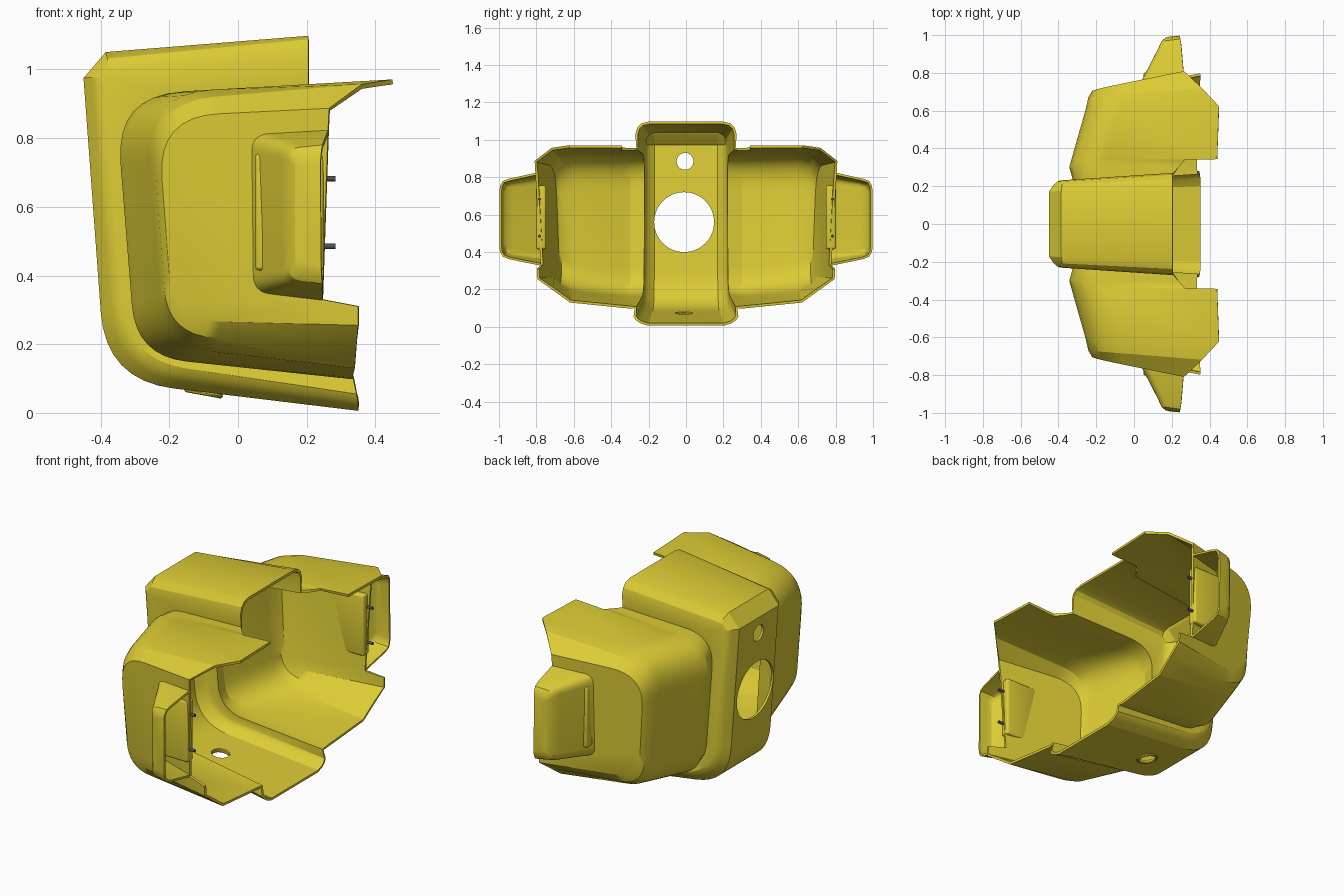
import bpy, bmesh, math
from mathutils import Vector

if "Cube" in bpy.data.objects:
    bpy.data.objects.remove(bpy.data.objects["Cube"])

def material(name, rgb):
    m = bpy.data.materials.new(name)
    m.diffuse_color = (*rgb, 1)
    m.use_nodes = True
    m.node_tree.nodes["Principled BSDF"].inputs["Base Color"].default_value = m.diffuse_color
    return m

YELLOW = material("yellow", (0.72, 0.60, 0.035))
DARK = material("dark_grey", (0.08, 0.08, 0.09))
N = 8

def corner(a, c, b, s, chamfer):
    """Points rounding (or chamfering) corner c between a and b."""
    a, c, b = Vector(a), Vector(c), Vector(b)
    p, q = c + (a - c).normalized() * s, c + (b - c).normalized() * s
    for i in range(N + 1):
        t = i / N
        yield p.lerp(q, t) if chamfer else p.lerp(c, t).lerp(c.lerp(q, t), t)

def ring(y, top, tl, s1, bl, s2, bottom, chamfer=False):
    """C-shaped section open to +x; y = y0 + kx*x + kz*z."""
    pts = [Vector(top), *corner(top, tl, bl, s1, chamfer),
           *corner(tl, bl, bottom, s2, False), Vector(bottom)]
    y0, kx, kz = y
    return [Vector((p.x, y0 + kx * p.x + kz * p.y, p.y)) for p in pts]

def flip(r):
    return [Vector((p.x, -p.y, p.z)) for p in r]

def finish(ob, mat, angle=24):
    ob.data.materials.append(mat)
    bpy.ops.object.select_all(action='DESELECT')
    ob.select_set(True)
    bpy.context.view_layer.objects.active = ob
    for m in list(ob.modifiers):
        bpy.ops.object.modifier_apply(modifier=m.name)
    bpy.ops.object.shade_smooth_by_angle(angle=math.radians(angle))

def loft(name, rings, low_cap=None, high_cap=None, thick=0.014):
    """Skin rings ordered by rising y, cap the ends, give wall thickness."""
    bm = bmesh.new()
    vs = [[bm.verts.new(p) for p in r] for r in rings]
    for a, b in zip(vs, vs[1:]):
        for i in range(len(a) - 1):
            bm.faces.new((a[i], b[i], b[i + 1], a[i + 1]))
    if low_cap is not None:
        bm.faces.new(vs[0] + [bm.verts.new(p) for p in low_cap])
    if high_cap is not None:
        bm.faces.new(list(reversed(vs[-1] + [bm.verts.new(p) for p in high_cap])))
    me = bpy.data.meshes.new(name)
    bm.to_mesh(me)
    bm.free()
    ob = bpy.data.objects.new(name, me)
    bpy.context.collection.objects.link(ob)
    mod = ob.modifiers.new("wall", 'SOLIDIFY')
    mod.thickness, mod.offset = thick, -1
    return ob

def cylinder(name, loc, r, depth, axis, verts=40):
    rot = (0, math.pi / 2, 0) if axis == 'x' else (0, 0, 0)
    bpy.ops.mesh.primitive_cylinder_add(vertices=verts, radius=r, depth=depth, location=loc, rotation=rot)
    ob = bpy.context.object
    ob.name = name
    return ob

# Main shell: raised centre band, then the side pods, as half rings
END = (0.712, 0.2, 0.05)
half = [
    ring((0.19, 0.04, 0), (0.205, 1.098), (-0.455, 1.045), 0.07, (-0.385, 0.095), 0.2, (0.35, 0.006), True),
    ring((0.228, 0.05, 0), (0.205, 1.088), (-0.43, 1.027), 0.05, (-0.36, 0.12), 0.19, (0.35, 0.02), True),
    ring((0.248, 0.06, 0), (0.205, 1.065), (-0.41, 1.005), 0.03, (-0.34, 0.138), 0.18, (0.348, 0.037), True),
    ring((0.257, 0.067, 0), (0.205, 1.03), (-0.39, 0.975), 0.02, (-0.32, 0.155), 0.17, (0.345, 0.055), True),
    ring((0.252, 0.067, 0), (0.205, 0.957), (-0.335, 0.92), 0.17, (-0.28, 0.175), 0.15, (0.335, 0.1), False),
    ring((0.3, 0, 0), (0.235, 0.957), (-0.358, 0.925), 0.2, (-0.297, 0.165), 0.15, (0.332, 0.098), False),
    ring((0.34, 0, 0), (0.27, 0.958), (-0.347, 0.926), 0.2, (-0.288, 0.168), 0.15, (0.333, 0.102), False),
    ring((0.343, 0, 0), (0.44, 0.969), (-0.346, 0.926), 0.2, (-0.287, 0.168), 0.15, (0.333, 0.102), False),
    ring((0.61, 0.03, 0), (0.45, 0.971), (-0.272, 0.93), 0.2, (-0.215, 0.195), 0.15, (0.34, 0.13), False),
    ring((0.69, 0.08, 0), (0.36, 0.957), (-0.255, 0.905), 0.19, (-0.205, 0.225), 0.14, (0.345, 0.2), False),
    ring(END, (0.265, 0.887), (-0.235, 0.862), 0.18, (-0.19, 0.27), 0.14, (0.35, 0.255), False),
]
# Free edge of the end wall, stepped around the ear
edge = [Vector((x, END[0] + END[1] * x + END[2] * z, z))
        for x, z in ((0.35, 0.31), (0.245, 0.33), (0.262, 0.82))]
shell = loft("main_shell", [flip(r) for r in reversed(half)] + half, flip(edge), edge)

# Round holes through the back wall and floor
cutters = [cylinder("cut_large", (-0.4, -0.01, 0.56), 0.16, 0.3, 'x', 64),
           cylinder("cut_small", (-0.42, -0.005, 0.885), 0.045, 0.2, 'x'),
           cylinder("cut_floor", (-0.1, -0.01, 0.06), 0.047, 0.2, 'z')]
for c in cutters:
    c.hide_render = True
    mod = shell.modifiers.new("hole", 'BOOLEAN')
    mod.operation, mod.object, mod.solver = 'DIFFERENCE', c, 'EXACT'
finish(shell, YELLOW)
for c in cutters:
    bpy.data.objects.remove(c)

# Ears: hollow bumps on the end walls, open to +x
ear = [
    ring((0.713, 0.2, 0.05), (0.262, 0.823), (0.04, 0.81), 0.05, (0.045, 0.352), 0.05, (0.246, 0.328)),
    ring((0.91, 0.15, 0), (0.25, 0.792), (0.128, 0.782), 0.04, (0.13, 0.376), 0.04, (0.245, 0.362)),
    ring((0.948, 0.13, 0), (0.245, 0.78), (0.145, 0.77), 0.035, (0.147, 0.39), 0.035, (0.245, 0.376)),
    ring((0.967, 0.11, 0), (0.242, 0.755), (0.165, 0.748), 0.03, (0.167, 0.412), 0.03, (0.243, 0.4)),
    ring((0.973, 0.1, 0), (0.24, 0.73), (0.185, 0.725), 0.02, (0.187, 0.437), 0.02, (0.242, 0.425)),
]
finish(loft("ear_back", ear, None, [], 0.012), YELLOW)
finish(loft("ear_front", [flip(r) for r in reversed(ear)], [], None, 0.012), YELLOW)

# Mounting blocks inside each ear, with two studs
for side, s in (("front", -1), ("back", 1)):
    bpy.ops.mesh.primitive_cube_add(size=1, location=(0.15, s * 0.775, 0.585))
    block = bpy.context.object
    block.name = "mount_block_" + side
    block.scale = (0.2, 0.055, 0.34)
    bpy.ops.object.transform_apply(location=False, rotation=False, scale=True)
    bev = block.modifiers.new("round", 'BEVEL')
    bev.width, bev.segments = 0.012, 3
    finish(block, YELLOW, 40)
    for k, z in enumerate((0.485, 0.682)):
        finish(cylinder(f"stud_{side}_{k + 1}", (0.262, s * 0.783, z), 0.008, 0.044, 'x', 16), DARK, 40)

# Small boss under the floor
bpy.ops.mesh.primitive_torus_add(location=(-0.1, -0.01, 0.058), rotation=(0, 0.18, 0),
                                 major_radius=0.05, minor_radius=0.007, major_segments=40, minor_segments=8)
boss = bpy.context.object
boss.name = "floor_hole_rim"
finish(boss, YELLOW, 40)
